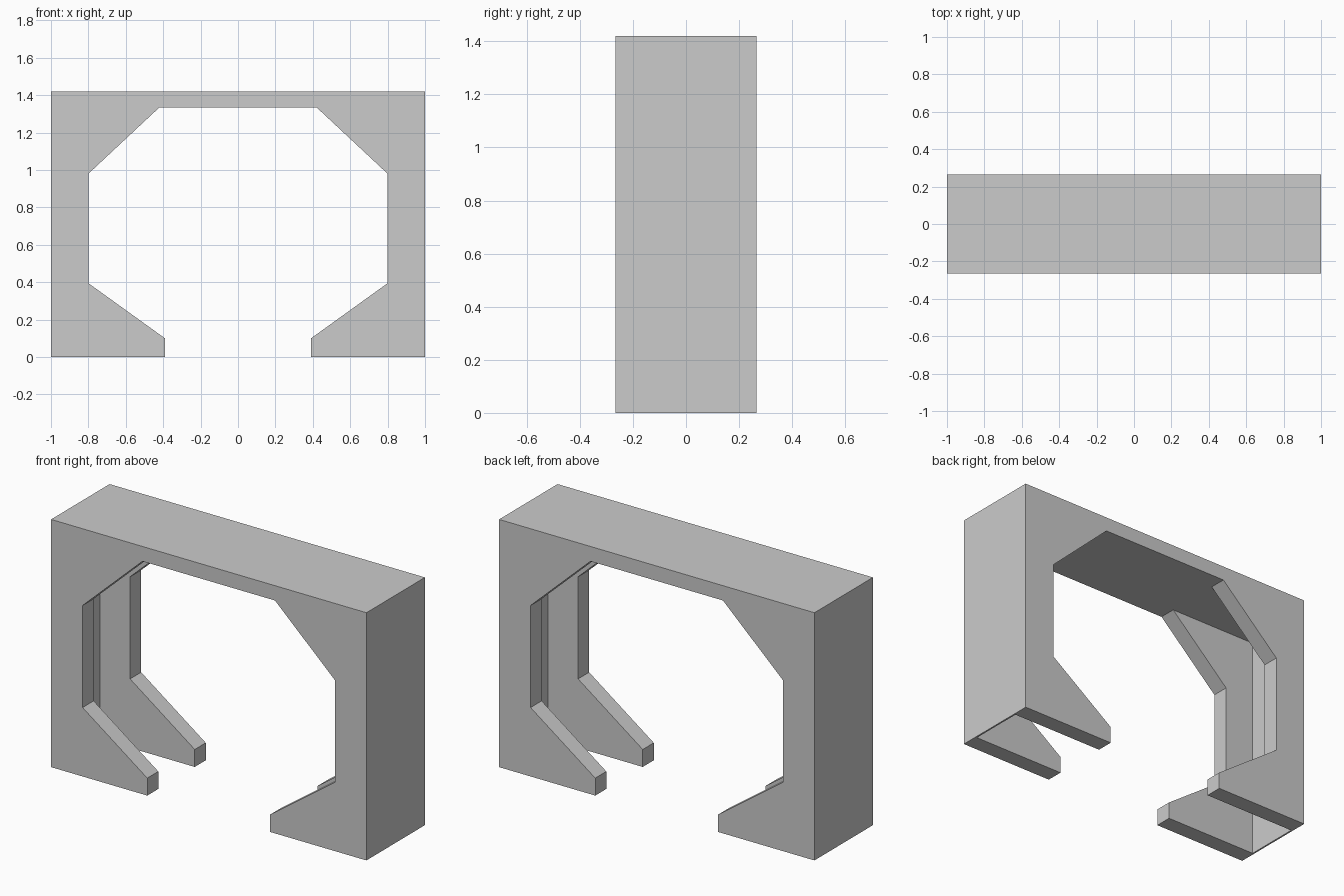
import bpy, bmesh

if "Cube" in bpy.data.objects:
    bpy.data.objects.remove(bpy.data.objects["Cube"])

W, D, H = 1.0, 0.265, 1.42   # half width, half depth, height
PLATE = 0.10                 # thickness of front and back plates
WALL = 0.01                  # thickness of side walls
ROOF_Z = 1.335               # underside of the roof


def add_object(name, bm):
    bmesh.ops.recalc_face_normals(bm, faces=bm.faces)
    mesh = bpy.data.meshes.new(name)
    bm.to_mesh(mesh)
    bm.free()
    obj = bpy.data.objects.new(name, mesh)
    bpy.context.collection.objects.link(obj)
    return obj


def extruded(name, profile, y0, y1):
    """Extrude an (x, z) outline along y."""
    bm = bmesh.new()
    face = bm.faces.new([bm.verts.new((x, y0, z)) for x, z in profile])
    out = bmesh.ops.extrude_face_region(bm, geom=[face])
    verts = [v for v in out["geom"] if isinstance(v, bmesh.types.BMVert)]
    bmesh.ops.translate(bm, verts=verts, vec=(0, y1 - y0, 0))
    return add_object(name, bm)


def rect(x0, x1, z0, z1):
    return [(x0, z0), (x1, z0), (x1, z1), (x0, z1)]


# Arch outline: right half, mirrored for the left
half = [(0.42, ROOF_Z), (0.80, 0.98), (0.80, 0.395), (0.39, 0.10),
        (0.39, 0), (W, 0), (W, H)]
arch = half + [(-x, z) for x, z in reversed(half)]

# Front and back arch plates
extruded("front_plate", arch, -D, -D + PLATE)
extruded("back_plate", arch, D - PLATE, D)

# Roof slab between the plates
inner = D - PLATE
extruded("roof", rect(-W, W, ROOF_Z, H), -inner, inner)

# Thin side walls between the plates
for name, s in (("left_wall", -1), ("right_wall", 1)):
    xs = sorted((s * W, s * (W - WALL)))
    extruded(name, rect(xs[0], xs[1], 0, ROOF_Z), -inner, inner)
